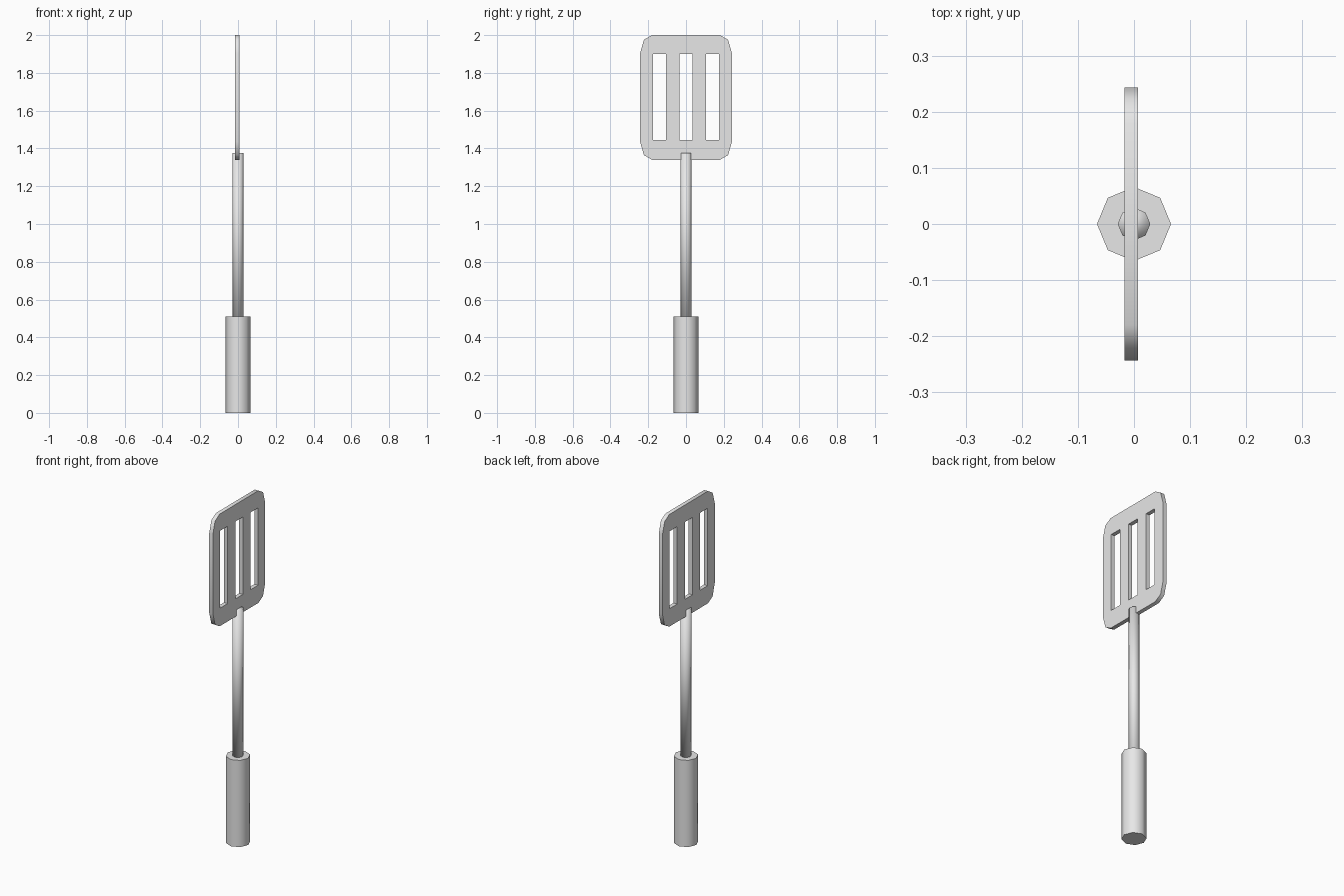
import bpy, bmesh, math

cube = bpy.data.objects.get("Cube")
if cube:
    bpy.data.objects.remove(cube, do_unlink=True)

grey = bpy.data.materials.new("light grey")
grey.use_nodes = True
colour = (0.8, 0.8, 0.8, 1)
grey.diffuse_color = colour
grey.node_tree.nodes["Principled BSDF"].inputs["Base Color"].default_value = colour


def rod(name, radius, bottom, top):
    """Upright eight-sided cylinder with corners on the axes."""
    bpy.ops.mesh.primitive_cylinder_add(vertices=8, radius=radius, depth=top - bottom,
                                        location=(0, 0, (bottom + top) / 2),
                                        rotation=(0, 0, 0))
    ob = bpy.context.object
    ob.name = name
    # Put a corner on each axis whatever the starting angle
    first = ob.data.vertices[0].co
    ob.rotation_euler.z = -math.atan2(first.y, first.x)
    ob.data.materials.append(grey)
    return ob


# Grip and shaft
rod("handle", 0.066, 0, 0.51)
bpy.ops.object.shade_smooth_by_angle(angle=math.radians(50))
rod("shaft", 0.029, 0.48, 1.377)
bpy.ops.object.shade_smooth()

# Blade outline: one corner, mirrored to all four
mid, half_h = 1.67, 0.33
corner = [(0.243, 0.235), (0.223, 0.305), (0.18, half_h)]
right = corner[::-1]
outline = ([(y, z) for y, z in corner] + [(-y, z) for y, z in right]
           + [(-y, -z) for y, z in corner] + [(y, -z) for y, z in right])
loops = [outline]

# Three slots
for centre in (-0.141, 0, 0.141):
    a, b = centre - 0.035, centre + 0.035
    loops.append([(a, -0.225), (b, -0.225), (b, 0.23), (a, 0.23)])

# Fill the outline around the slots, then thicken it
bm = bmesh.new()
edges = []
for loop in loops:
    verts = [bm.verts.new((-0.017, y, mid + z)) for y, z in loop]
    edges += [bm.edges.new((v, verts[i - 1])) for i, v in enumerate(verts)]
bmesh.ops.triangle_fill(bm, use_beauty=True, edges=edges, normal=(1, 0, 0))
result = bmesh.ops.extrude_face_region(bm, geom=bm.faces[:])
bmesh.ops.translate(bm, vec=(0.024, 0, 0),
                    verts=[g for g in result["geom"] if isinstance(g, bmesh.types.BMVert)])
bmesh.ops.recalc_face_normals(bm, faces=bm.faces[:])
mesh = bpy.data.meshes.new("blade")
bm.to_mesh(mesh)
bm.free()
mesh.materials.append(grey)
blade = bpy.data.objects.new("blade", mesh)
bpy.context.collection.objects.link(blade)
bpy.ops.object.select_all(action="DESELECT")
blade.select_set(True)
bpy.context.view_layer.objects.active = blade
bpy.ops.object.shade_smooth_by_angle(angle=math.radians(50))
